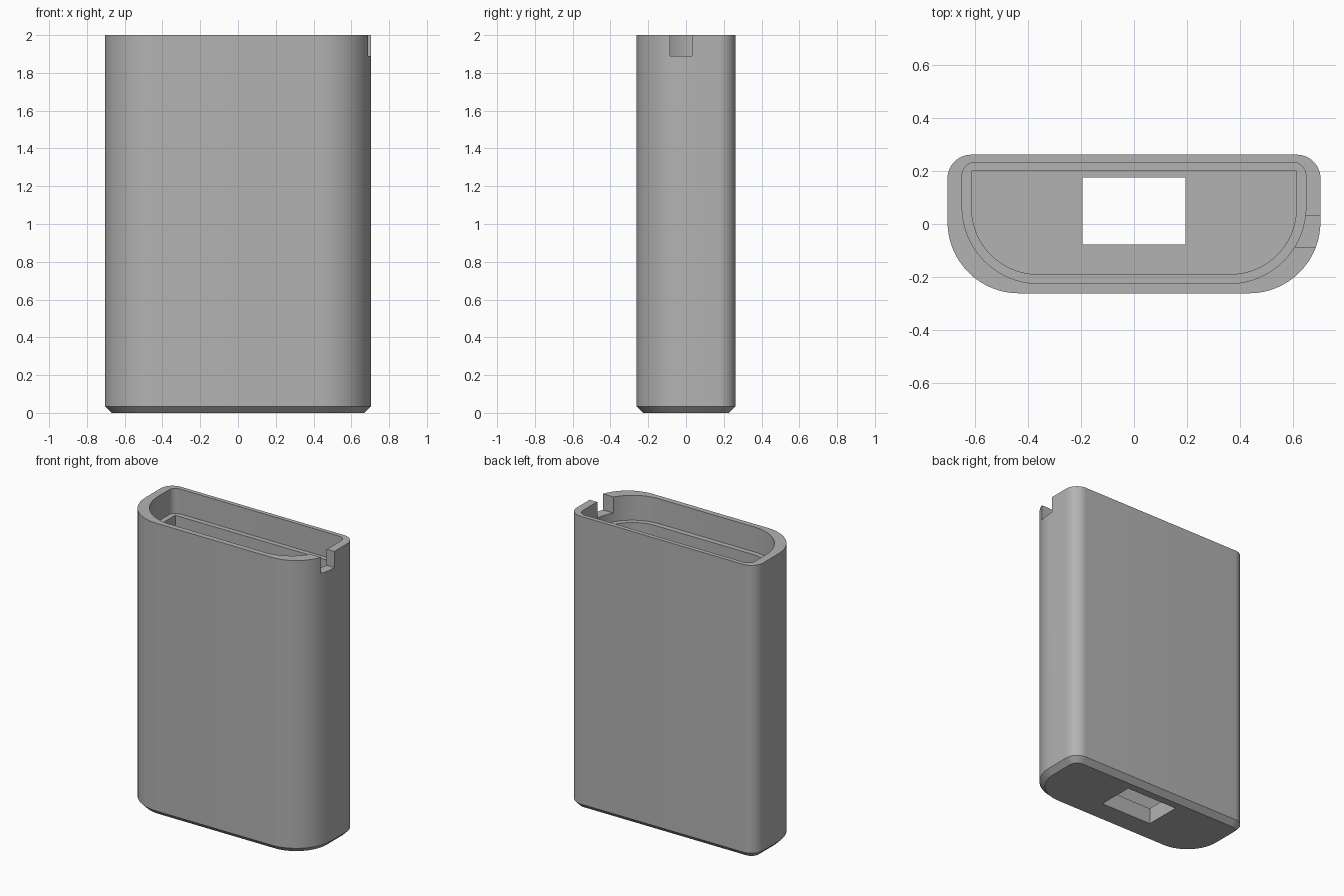
import bpy, bmesh, math

if "Cube" in bpy.data.objects:
    bpy.data.objects.remove(bpy.data.objects["Cube"])

gray = bpy.data.materials.new("plain gray")
gray.diffuse_color = (0.45, 0.45, 0.45, 1)
gray.use_nodes = True
gray.node_tree.nodes["Principled BSDF"].inputs["Base Color"].default_value = gray.diffuse_color


def outline(hx, y0, y1, r_front, r_back, seg=16):
    """Counter-clockwise rounded box outline with separate front and back radii."""
    pts = []
    for sx, y, r, a in ((-1, y0, r_front, 180), (1, y0, r_front, 270),
                        (1, y1, r_back, 0), (-1, y1, r_back, 90)):
        cx, cy = sx * (hx - r), (y + r if y == y0 else y - r)
        n = seg if r > 0 else 0
        for i in range(n + 1):
            t = math.radians(a + 90 * i / max(n, 1))
            pts.append((cx + r * math.cos(t), cy + r * math.sin(t)))
    return pts


def loft(name, layers):
    """Closed solid through stacked outlines [(z, points), ...]."""
    bm = bmesh.new()
    rings = [[bm.verts.new((x, y, z)) for x, y in pts] for z, pts in layers]
    bm.faces.new(rings[0][::-1])
    bm.faces.new(rings[-1])
    for a, b in zip(rings, rings[1:]):
        for i in range(len(a)):
            j = (i + 1) % len(a)
            bm.faces.new((a[i], a[j], b[j], b[i]))
    mesh = bpy.data.meshes.new(name)
    bm.to_mesh(mesh)
    bm.free()
    mesh.materials.append(gray)
    ob = bpy.data.objects.new(name, mesh)
    bpy.context.collection.objects.link(ob)
    return ob


def box(name, x0, x1, y0, y1, z0, z1):
    pts = [(x0, y0), (x1, y0), (x1, y1), (x0, y1)]
    return loft(name, [(z0, pts), (z1, pts)])


# Outer case with a chamfered foot
C = 0.035
body = outline(0.705, -0.262, 0.262, 0.27, 0.09)
foot = outline(0.705 - C, -0.262 + C, 0.262 - C, 0.27 - C, 0.09 - C)
case = loft("case", [(0, foot), (C, body), (2, body)])

# Main cavity, wider lip recess, floor window and side notch
cavity = outline(0.614, -0.19, 0.2, 0.25, 0)
lip = outline(0.65, -0.225, 0.233, 0.29, 0.05)
cutters = [
    loft("cavity_cutter", [(0.11, cavity), (1.9, cavity)]),
    loft("lip_cutter", [(1.83, lip), (2.1, lip)]),
    box("floor_window_cutter", -0.195, 0.195, -0.077, 0.175, -0.1, 0.3),
    box("notch_cutter", 0.55, 0.9, -0.086, 0.032, 1.89, 2.1),
]
for cutter in cutters:
    cutter.hide_render = True
    cutter.hide_set(True)
    mod = case.modifiers.new(cutter.name, 'BOOLEAN')
    mod.operation = 'DIFFERENCE'
    mod.solver = 'EXACT'
    mod.object = cutter

# Bake the cuts, then smooth the rounded corners
bpy.context.view_layer.objects.active = case
case.select_set(True)
for mod in list(case.modifiers):
    bpy.ops.object.modifier_apply(modifier=mod.name)
for cutter in cutters:
    bpy.data.objects.remove(cutter)
bpy.ops.object.shade_smooth_by_angle(angle=math.radians(30))
